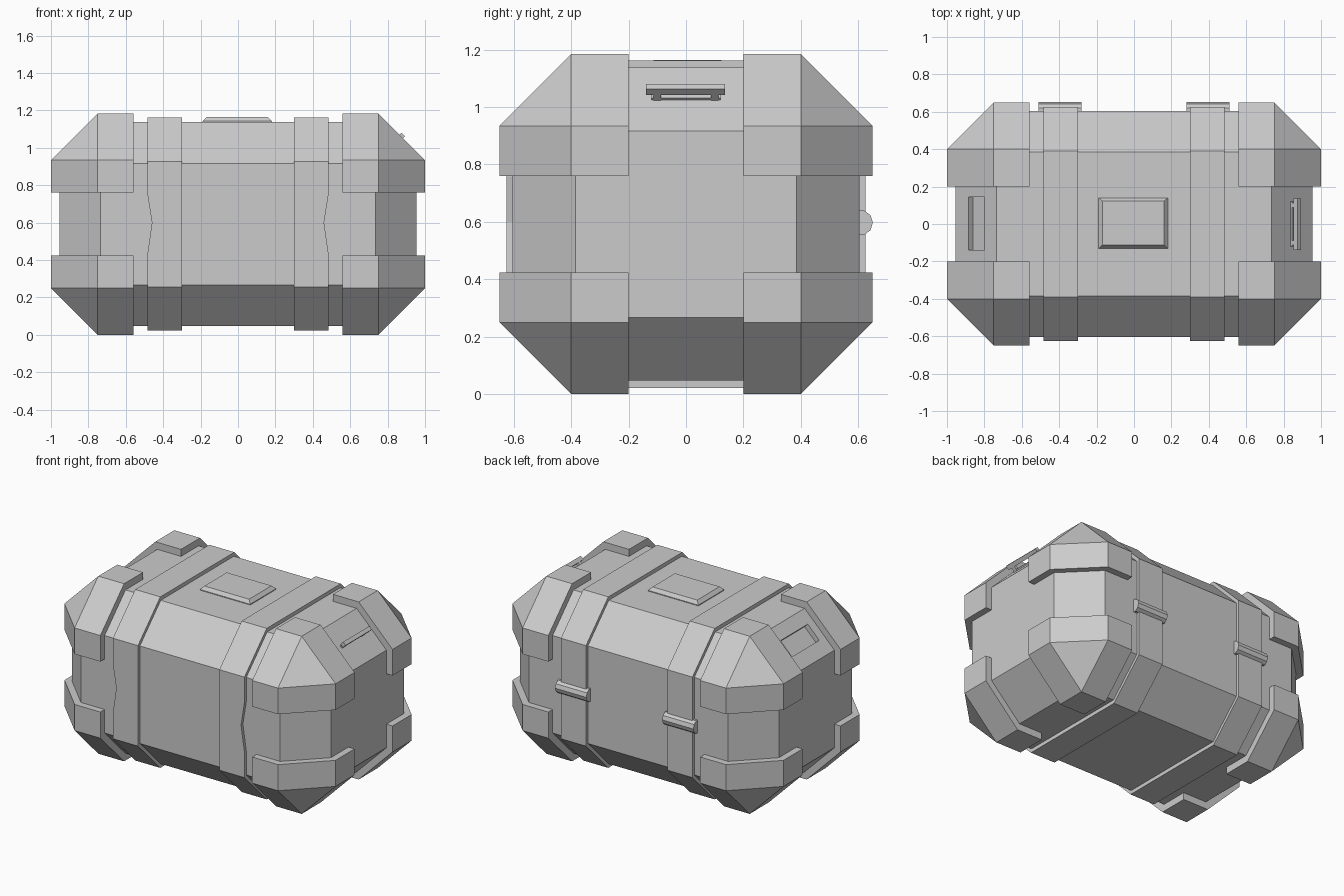
import bpy, bmesh
from math import radians, pi
from mathutils import Vector, Matrix

if "Cube" in bpy.data.objects:
    bpy.data.objects.remove(bpy.data.objects["Cube"])

CZ = 0.592  # mid height of the crate


def finish(bm, name, loc=(0, 0, 0), rot_y=0):
    me = bpy.data.meshes.new(name)
    bmesh.ops.recalc_face_normals(bm, faces=bm.faces)
    bm.to_mesh(me)
    bm.free()
    ob = bpy.data.objects.new(name, me)
    ob.location = loc
    ob.rotation_euler = (0, rot_y, 0)
    bpy.context.collection.objects.link(ob)
    return ob


def chamfered_box(half, c):
    """Box with every edge chamfered by c, centred on the origin."""
    bm = bmesh.new()
    for sx in (-1, 1):
        for sy in (-1, 1):
            for sz in (-1, 1):
                for k in range(3):
                    p = [half[i] - (0 if i == k else c) for i in range(3)]
                    bm.verts.new((p[0] * sx, p[1] * sy, p[2] * sz))
    bmesh.ops.convex_hull(bm, input=bm.verts[:])
    bmesh.ops.dissolve_limit(bm, angle_limit=0.01, verts=bm.verts[:], edges=bm.edges[:])
    bmesh.ops.recalc_face_normals(bm, faces=bm.faces)
    return bm


def cut(bm, co, normal, clear=True):
    bmesh.ops.bisect_plane(bm, geom=bm.verts[:] + bm.edges[:] + bm.faces[:],
                           plane_co=co, plane_no=normal, clear_inner=clear)


def shell(ob, thickness, axes):
    s = ob.modifiers.new("thickness", 'SOLIDIFY')
    s.thickness = thickness
    s.offset = -1
    s.use_even_offset = True
    m = ob.modifiers.new("mirror", 'MIRROR')
    m.use_axis = axes
    m.use_clip = False


def add_box(bm, lo, hi):
    lo, hi = Vector(lo), Vector(hi)
    mat = Matrix.Translation((lo + hi) / 2) @ Matrix.Diagonal((*(hi - lo), 1))
    bmesh.ops.create_cube(bm, size=1, matrix=mat)


# Main crate body
body = finish(chamfered_box((0.955, 0.605, 0.545), 0.22), "crate_body", (0, 0, CZ))

# Eight corner guards
bm = chamfered_box((1.0, 0.65, CZ), 0.25)
for co, no in (((0.56, 0, 0), (1, 0, 0)), ((0, 0.2, 0), (0, 1, 0)), ((0, 0, 0.168), (0, 0, 1))):
    cut(bm, co, no)
shell(finish(bm, "corner_guards", (0, 0, CZ)), 0.05, (True, True, True))

# Two straps, pinched slightly at the front seam
bm = chamfered_box((0.98, 0.625, 0.57), 0.235)
cut(bm, (0.30, 0, 0), (1, 0, 0))
cut(bm, (0.485, 0, 0), (-1, 0, 0))
for z in (-0.165, 0.008, 0.165):
    cut(bm, (0, 0, z), (0, 0, 1), False)
for v in bm.verts:
    if v.co.x > 0.48 and v.co.y < 0 and abs(v.co.z) < 0.05:
        v.co.x = 0.46
shell(finish(bm, "straps", (0, 0, CZ)), 0.03, (True, False, False))

# Raised plate on the lid
bm = bmesh.new()
for x, y, z in ((0.185, 0.135, 1.125), (0.185, 0.135, 1.142), (0.165, 0.118, 1.164)):
    for sx in (-1, 1):
        for sy in (-1, 1):
            bm.verts.new((sx * x - 0.004, sy * y + 0.005, z))
bmesh.ops.convex_hull(bm, input=bm.verts[:])
bmesh.ops.dissolve_limit(bm, angle_limit=0.01, verts=bm.verts[:], edges=bm.edges[:])
finish(bm, "lid_plate")

# Hinge barrels at the back
bm = bmesh.new()
for x in (-0.395, 0.395):
    mat = Matrix.Translation((x, 0.606, 0.597)) @ Matrix.Rotation(pi / 2, 4, 'Y')
    bmesh.ops.create_cone(bm, cap_ends=True, segments=10, radius1=0.045,
                          radius2=0.045, depth=0.23, matrix=mat)
finish(bm, "hinges")

# Carry handle standing off the right chamfer
bm = bmesh.new()
add_box(bm, (-0.014, -0.14, 0.03), (0.012, 0.135, 0.058))
add_box(bm, (-0.008, -0.12, -0.01), (0.008, 0.12, 0.01))
for y in (-0.1, 0.1):
    add_box(bm, (-0.01, y - 0.013, -0.01), (0.01, y + 0.013, 0.035))
finish(bm, "right_handle", (0.8425, 0, 1.0295), radians(45))

# Recessed grip in the left chamfer
bm = bmesh.new()
add_box(bm, (-0.06, -0.14, -0.033), (0.06, 0.145, 0.05))
cutter = finish(bm, "grip_cutter", (-0.8425, 0, 1.0295), radians(-45))
cutter.hide_render = True
cutter.hide_viewport = True
b = body.modifiers.new("grip_recess", 'BOOLEAN')
b.operation = 'DIFFERENCE'
b.solver = 'EXACT'
b.object = cutter
